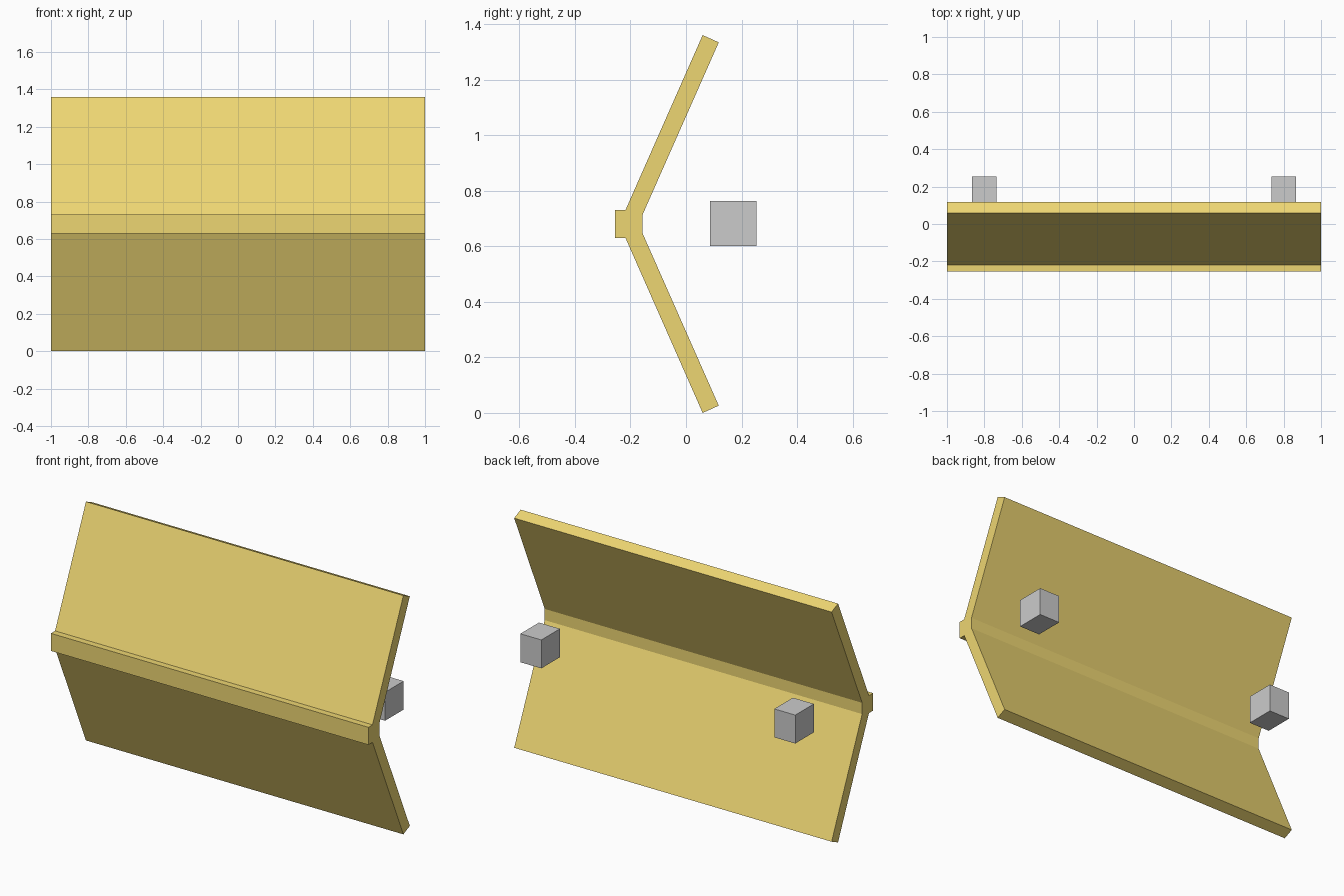
import bpy, bmesh

if "Cube" in bpy.data.objects:
    bpy.data.objects.remove(bpy.data.objects["Cube"])

MID = 0.682  # height of the horizontal symmetry plane

# Upper half of the side profile (y, height above the middle), front to back
half = [(-0.255, 0.05), (-0.218, 0.05), (0.06, 0.68), (0.118, 0.654), (-0.157, 0.032)]
profile = half + [(y, -h) for y, h in reversed(half)]

# Folded panel: extrude the mirrored profile along x
bm = bmesh.new()
face = bm.faces.new([bm.verts.new((-1, y, MID + h)) for y, h in profile])
ext = bmesh.ops.extrude_face_region(bm, geom=[face])
bmesh.ops.translate(bm, vec=(2, 0, 0),
                    verts=[v for v in ext["geom"] if isinstance(v, bmesh.types.BMVert)])
bmesh.ops.recalc_face_normals(bm, faces=bm.faces)
bmesh.ops.translate(bm, vec=(0, 0, 0.680 - MID), verts=bm.verts)
mesh = bpy.data.meshes.new("folded_panel")
bm.to_mesh(mesh)
bm.free()
panel = bpy.data.objects.new("folded_panel", mesh)
bpy.context.collection.objects.link(panel)

mat = bpy.data.materials.new("yellow")
mat.diffuse_color = (0.85, 0.67, 0.17, 1)
mat.use_nodes = True
mat.node_tree.nodes["Principled BSDF"].inputs["Base Color"].default_value = mat.diffuse_color
mesh.materials.append(mat)

# Grey mounting blocks behind the panel
for side, name in ((-1, "left_block"), (1, "right_block")):
    bpy.ops.mesh.primitive_cube_add(size=1, location=(side * 0.8, 0.17, MID))
    block = bpy.context.object
    block.name = name
    block.scale = (0.132, 0.167, 0.162)
